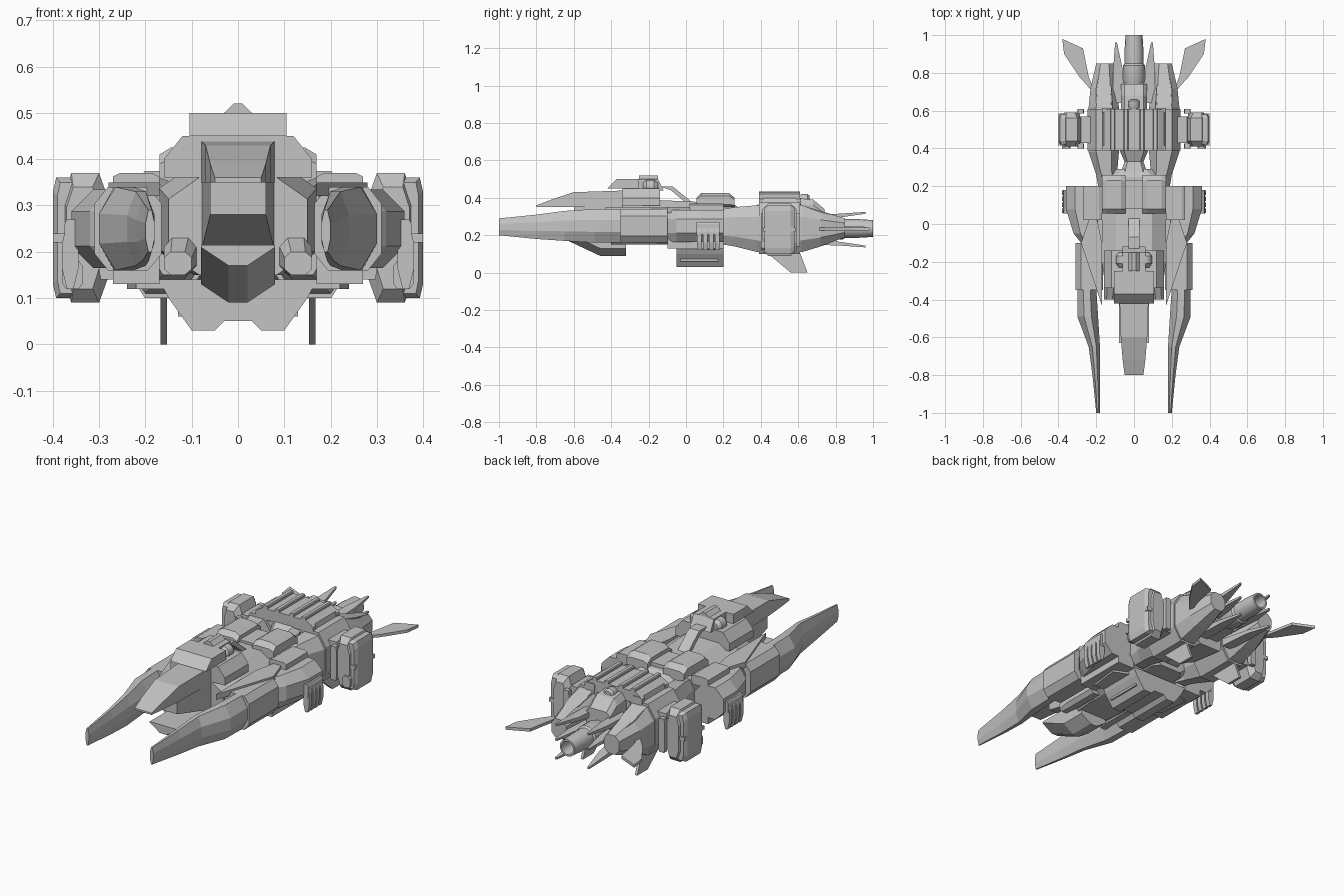
import bpy, bmesh, math

cube = bpy.data.objects.get("Cube")
if cube:
    bpy.data.objects.remove(cube, do_unlink=True)

# One grey for the whole hull
grey = bpy.data.materials.new("hull_grey")
grey.use_nodes = True
tone = 0.55
grey.diffuse_color = (tone, tone, tone, 1)
grey.node_tree.nodes["Principled BSDF"].inputs["Base Color"].default_value = (tone, tone, tone, 1)


def skin(name, rings, mirror):
    """Join equal rings of points, close both ends, and mirror side parts."""
    bm = bmesh.new()
    loops = [[bm.verts.new(point) for point in ring] for ring in rings]
    for near, far in zip(loops, loops[1:]):
        for i in range(len(near)):
            bm.faces.new((near[i - 1], near[i], far[i], far[i - 1]))
    bm.faces.new(loops[0])
    bm.faces.new(loops[-1])
    bmesh.ops.recalc_face_normals(bm, faces=bm.faces)
    mesh = bpy.data.meshes.new(name)
    bm.to_mesh(mesh)
    bm.free()
    mesh.materials.append(grey)
    part = bpy.data.objects.new(name, mesh)
    bpy.context.collection.objects.link(part)
    if mirror:
        part.modifiers.new("mirror", "MIRROR").use_axis[0] = True
    return part


def section(left, right, low, high, cut):
    """Rectangle whose corners are cut by a share of its size."""
    dx, dz = (right - left) * cut, (high - low) * cut
    if not cut:
        return [(left, low), (right, low), (right, high), (left, high)]
    return [(left + dx, low), (right - dx, low), (right, low + dz), (right, high - dz),
            (right - dx, high), (left + dx, high), (left, high - dz), (left, low + dz)]


def loft(name, y, outer, low, high, inner=None, cut=0):
    """Sections along y. Single values stay constant; no inner side means a centred part."""
    def spread(value):
        return value if isinstance(value, tuple) else (value,) * len(y)

    outer, low, high = spread(outer), spread(low), spread(high)
    left = [-x for x in outer] if inner is None else spread(inner)
    rings = []
    for station, *sides in zip(y, left, outer, low, high):
        rings.append([(x, station, z) for x, z in section(*sides, cut)])
    return skin(name, rings, mirror=inner is not None)


def symmetric(half):
    """Complete an outline from its right half."""
    return half + [(-x, z) for x, z in reversed(half)]


def prism_along_y(name, outline, start, end):
    return skin(name, [[(x, y, z) for x, z in outline] for y in (start, end)], mirror=False)


def flat_plate(name, outline, low, high):
    return skin(name, [[(x, y, z) for x, y in outline] for z in (low, high)], mirror=True)


def side_plate(name, outline, left, right, mirror):
    return skin(name, [[(x, y, z) for y, z in outline] for x in (left, right)], mirror)


def turned(name, y, radius, height, x=0, sides=16):
    """Round part about a line along y."""
    angles = [math.tau * k / sides for k in range(sides)]
    rings = [[(x + r * math.cos(a), station, height + r * math.sin(a)) for a in angles]
             for station, r in zip(y, radius)]
    part = skin(name, rings, mirror=x > 0)
    bpy.ops.object.select_all(action="DESELECT")
    bpy.context.view_layer.objects.active = part
    part.select_set(True)
    bpy.ops.object.shade_smooth_by_angle()


# Nose: canopy hood, inner wall, keel-shaped lower jaw and cheeks
loft("canopy", y=(-.8, -.72, -.6, -.3), outer=(.05, .06, .07, .08), low=.35,
     high=(.36, .39, .43, .44))
loft("cockpit_wall", y=(-.6, -.3), outer=(.06, .08), low=(.28, .2), high=(.36, .43))
jaw_top = .215
jaw_rings = []
for y, keel in [(-.63, .17), (-.46, .09), (-.32, .09)]:
    half = [(.02, keel), (.08, keel + .04), (.08, jaw_top)]
    jaw_rings.append([(x, y, z) for x, z in symmetric(half)])
skin("lower_jaw", jaw_rings, mirror=False)
loft("cheek_pod", y=(-.4, -.34, -.15), inner=(.1, .09, .09), outer=.16,
     low=.15, high=(.2, .23, .23), cut=.25)

# Head cap behind the canopy, with round pods at its rear
cap_side = [(-.42, .45), (-.37, .5), (-.25, .5), (-.25, .45)]
side_plate("head_cap", cap_side, left=-.105, right=.105, mirror=False)
rear_side = [(-.26, .44), (-.26, .5), (-.15, .5), (-.12, .44)]
side_plate("head_cap_rear", rear_side, left=-.06, right=.06, mirror=False)
prism_along_y("head_shoulder", symmetric([(.16, .36), (.16, .4), (.12, .45)]), start=-.34, end=-.14)
prism_along_y("cap_ridge", symmetric([(.03, .5), (.01, .52)]), start=-.25, end=-.15)
turned("ear_pod", y=(-.23, -.21, -.17, -.15), radius=(.02, .035, .035, .02), height=.46, x=.06)
strut_side = [(-.14, .46), (-.07, .46), (.04, .37), (.04, .34), (-.08, .44)]
side_plate("neck_strut", strut_side, left=-.03, right=.03, mirror=False)

# Torso, waist and raised chest blocks
loft("torso", y=(-.34, -.2, .25, .29), outer=(.15, .17, .17, .11),
     low=.15, high=(.36, .39, .37, .34), cut=.22)
loft("waist", y=(.24, .33, .4, .6), outer=(.08, .05, .08, .09),
     low=(.17, .18, .16, .14), high=(.36, .34, .37, .38), cut=.15)
loft("chest_block", y=(.055, .08, .23, .26), inner=.045, outer=.17, low=.35,
     high=(.4, .425, .425, .4), cut=.2)
loft("chest_bridge", y=(.08, .23), outer=.06, low=.34, high=.39, cut=.1)

# Front prongs, narrowing to blunt tips
loft("front_prong", y=(-1, -.8, -.65, -.49, -.34), inner=(.18, .18, .18, .19, .2),
     outer=(.2, .22, .24, .3, .3), low=(.2, .18, .17, .16, .16),
     high=(.29, .31, .33, .34, .34), cut=.32)

# Shoulders and arms
loft("forearm_box", y=(-.35, -.1), inner=.165, outer=.31, low=.16, high=.34, cut=.2)
loft("upper_arm", y=(-.1, -.05, .08, .2), inner=.19, outer=(.28, .32, .36, .36),
     low=.165, high=.335, cut=.28)
loft("arm_under_block", y=(-.1, .2), inner=.17, outer=.27, low=.13, high=.2)
loft("shoulder_plate", y=(.02, .2), inner=.17, outer=.27, low=.32, high=.37, cut=.15)
fin_outline = [(.17, -.43), (.28, -.1), (.23, .05), (.2, .05), (.17, -.1)]
flat_plate("shoulder_fin", fin_outline, low=.32, high=.35)
wing_outline = [(.05, -.05), (.22, -.05), (.24, .12), (.05, .2)]
flat_plate("belly_wing", wing_outline, low=.12, high=.14)

# Hands, each with four fingers
loft("hand_palm", y=(.055, .18), inner=.34, outer=.375, low=.2, high=.27, cut=.15)
finger_pitch = .032
for finger in range(4):
    start = .058 + finger * finger_pitch
    loft("finger", y=(start, start + finger_pitch * .75), inner=.345, outer=.38,
         low=.12, high=.26, cut=.3)

# Belly shield with a notched lower edge
shield_half = [(.03, .05), (.05, .03), (.1, .03), (.15, .1), (.17, .14)]
prism_along_y("belly_shield", symmetric(shield_half), start=-.05, end=.2)
loft("shield_side_plate", y=(-.03, .17), inner=.11, outer=.13, low=.06, high=.1)

# Legs, tapering to the rear
loft("leg", y=(.2, .26, .38, .62, .72, .85), inner=(.08, .09, .08, .08, .09, .11),
     outer=(.19, .2, .24, .24, .23, .2), low=(.15, .14, .11, .11, .14, .19),
     high=(.34, .35, .36, .36, .33, .29), cut=.25)
loft("knee_band", y=(.39, .61), inner=.07, outer=.245, low=.1, high=.375, cut=.25)
loft("calf_plate", y=(.58, .72, .83), inner=(.11, .12, .14), outer=(.2, .2, .18),
     low=(.34, .3, .26), high=(.37, .33, .29))

# Back pack with rails and clamps
prism_along_y("back_pack", symmetric([(.17, .36), (.16, .4), (.13, .42)]), start=.39, end=.61)
for inner in (.03, .1):
    loft("pack_rail", y=(.39, .61), inner=inner, outer=inner + .025, low=.4, high=.435, cut=.15)
for start in (.39, .59):
    loft("pack_clamp", y=(start, start + .025), inner=.11, outer=.17, low=.36, high=.4, cut=.15)
loft("tail_block", y=(.58, .68, .74), outer=.07, low=.19, high=(.4, .39, .34), cut=.15)
turned("pack_knob", y=(.6, .62, .65, .66), radius=(.02, .03, .03, .02), height=.39)

# Side pods: rounded core, outer shell, straps, hinges and mounts
loft("pod_core", y=(.41, .44, .56, .59), inner=(.3, .28, .28, .3), outer=(.37, .38, .38, .37),
     low=(.12, .09, .09, .12), high=(.34, .37, .37, .34), cut=.2)
loft("pod_shell", y=(.42, .44, .56, .58), inner=.34, outer=(.39, .4, .4, .39),
     low=(.11, .1, .1, .11), high=(.35, .36, .36, .35), cut=.12)
loft("pod_strap", y=(.415, .585), inner=.285, outer=.4, low=.22, high=.24)
loft("pod_mount", y=(.43, .57), inner=.2, outer=.3, low=.15, high=.33, cut=.2)
for start in (.4, .585):
    loft("pod_hinge", y=(start, start + .025), inner=.265, outer=.3, low=.14, high=.32, cut=.1)
loft("pod_latch", y=(.4, .43), inner=.335, outer=.38, low=.12, high=.18, cut=.2)

# Main nozzle with a hollow mouth
turned("tail_nozzle", y=(.7, .76, .84, .85, .92, 1, 1, .9),
       radius=(.035, .058, .058, .05, .05, .045, .035, .03), height=.236)

# Tail fins, spikes and the fins underneath
tail_outline = [(.2, .68), (.29, .78), (.37, .9), (.38, .98), (.27, .93), (.24, .78)]
flat_plate("tail_fin", tail_outline, low=.225, high=.24)
for name, base, tip in [("upper_spike", .29, .32), ("inner_spike", .24, .24), ("lower_spike", .17, .14)]:
    middle = (base + tip) / 2
    loft(name, y=(.64, .82, .96), inner=(.05, .06, .09), outer=(.11, .11, .1),
         low=(base - .02, middle - .01, tip - .005), high=(base + .02, middle + .01, tip + .005))
bottom_outline = [(.4, .13), (.6, .13), (.65, 0), (.56, 0), (.44, .1)]
side_plate("bottom_fin", bottom_outline, left=.153, right=.167, mirror=True)
